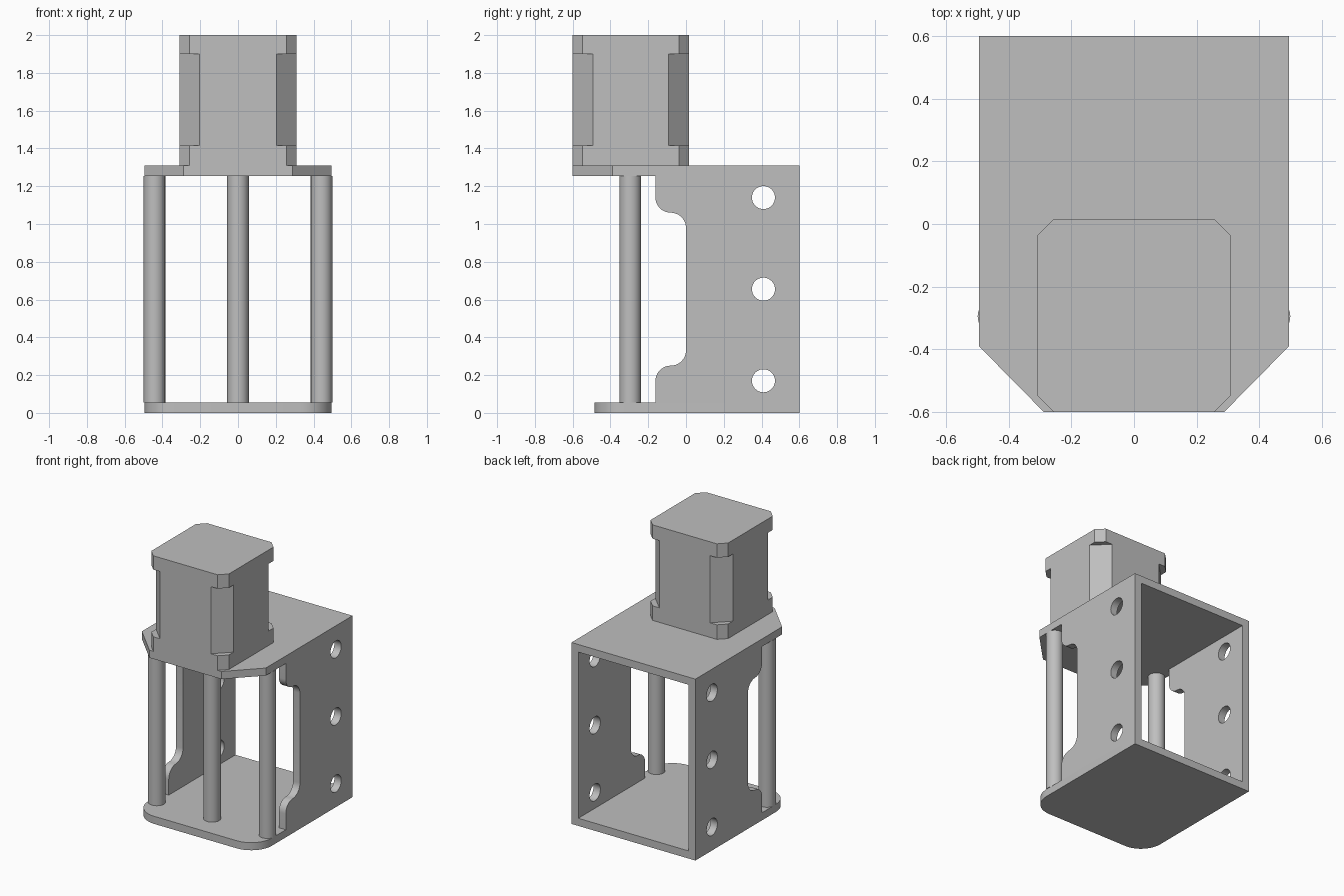
import bpy, bmesh, math
from mathutils import Matrix, Vector

if "Cube" in bpy.data.objects:
    bpy.data.objects.remove(bpy.data.objects["Cube"])

grey = bpy.data.materials.new("light grey metal")
grey.diffuse_color = (0.52, 0.52, 0.52, 1)
grey.use_nodes = True
grey.node_tree.nodes["Principled BSDF"].inputs["Base Color"].default_value = grey.diffuse_color


def finish(name, bm):
    """Turn a bmesh into a named grey object."""
    bmesh.ops.recalc_face_normals(bm, faces=bm.faces)
    me = bpy.data.meshes.new(name)
    bm.to_mesh(me)
    bm.free()
    me.materials.append(grey)
    ob = bpy.data.objects.new(name, me)
    bpy.context.collection.objects.link(ob)
    return ob


def extrude(bm, points, offset):
    """Fill a closed outline and extrude it by the offset."""
    face = bm.faces.new([bm.verts.new(p) for p in points])
    res = bmesh.ops.extrude_face_region(bm, geom=[face], use_keep_orig=True)
    verts = [g for g in res["geom"] if isinstance(g, bmesh.types.BMVert)]
    bmesh.ops.translate(bm, verts=verts, vec=Vector(offset))


def smooth(ob):
    bpy.ops.object.select_all(action="DESELECT")
    ob.select_set(True)
    bpy.context.view_layer.objects.active = ob
    bpy.ops.object.shade_smooth_by_angle(angle=math.radians(30))


def arc(cx, cy, r, a0, a1, n=10):
    steps = [math.radians(a0 + (a1 - a0) * i / n) for i in range(n + 1)]
    return [(cx + r * math.cos(a), cy + r * math.sin(a)) for a in steps]


def slab(name, outline, z0, z1):
    bm = bmesh.new()
    extrude(bm, [(x, y, z0) for x, y in outline], (0, 0, z1 - z0))
    return finish(name, bm)


def chamfered(c, hx=0.31, y0=-0.6, y1=0.015):
    """Square outline with cut corners."""
    return [(-hx + c, y0), (hx - c, y0), (hx, y0 + c), (hx, y1 - c),
            (hx - c, y1), (-hx + c, y1), (-hx, y1 - c), (-hx, y0 + c)]


W, BACK, T, TOP = 0.495, 0.6, 0.055, 1.31
LOW, HIGH = T, TOP - T

# Base plate with rounded front corners
R, FRONT = 0.165, -0.485
base = [(W, BACK), (-W, BACK)]
base += arc(-W + R, FRONT + R, R, 180, 270) + arc(W - R, FRONT + R, R, 270, 360)
smooth(slab("base_plate", base, 0, T))

# Top plate with cut front corners
slab("top_plate", [(W, BACK), (-W, BACK), (-W, -0.39), (-0.288, -0.6),
                   (0.288, -0.6), (W, -0.39)], HIGH, TOP)

# Side walls: C-shaped profile with S-curved steps, mirrored top to bottom
r = 0.081
step = [(-0.162, LOW)] + arc(-0.162 + r, 0.25 - r, r, 180, 90)
step += arc(-r, 0.25 + r, r, 270, 360)
profile = [(BACK, LOW)] + step + [(y, TOP - z) for y, z in reversed(step)]
profile.append((BACK, HIGH))

# Cutter for the three mounting holes through both walls
bm = bmesh.new()
for z in (0.17, 0.655, 1.14):
    bmesh.ops.create_cone(bm, cap_ends=True, segments=40, radius1=0.061,
                          radius2=0.061, depth=2,
                          matrix=Matrix.Translation((0, 0.41, z)) @ Matrix.Rotation(math.pi / 2, 4, "Y"))
cutter = finish("hole_cutter", bm)
cutter.hide_render = True

for side, x in (("left", -W), ("right", W - T)):
    bm = bmesh.new()
    extrude(bm, [(x, y, z) for y, z in profile], (T, 0, 0))
    wall = finish(side + "_wall", bm)
    cut = wall.modifiers.new("holes", "BOOLEAN")
    cut.operation, cut.solver, cut.object = "DIFFERENCE", "EXACT", cutter
    bpy.context.view_layer.update()
    bpy.context.view_layer.objects.active = wall
    bpy.ops.object.modifier_apply(modifier="holes")
    smooth(wall)
bpy.data.objects.remove(cutter)

# Three vertical rods
for name, x in (("left", -0.442), ("middle", 0), ("right", 0.442)):
    bm = bmesh.new()
    bmesh.ops.create_cone(bm, cap_ends=True, segments=40, radius1=0.057,
                          radius2=0.057, depth=HIGH - LOW,
                          matrix=Matrix.Translation((x, -0.295, (LOW + HIGH) / 2)))
    smooth(finish(name + "_rod", bm))

# Motor: two end caps and a body with deeper corner cuts
slab("motor_lower_cap", chamfered(0.053), TOP, 1.415)
slab("motor_body", chamfered(0.107), 1.415, 1.9)
slab("motor_upper_cap", chamfered(0.053), 1.9, 2)
